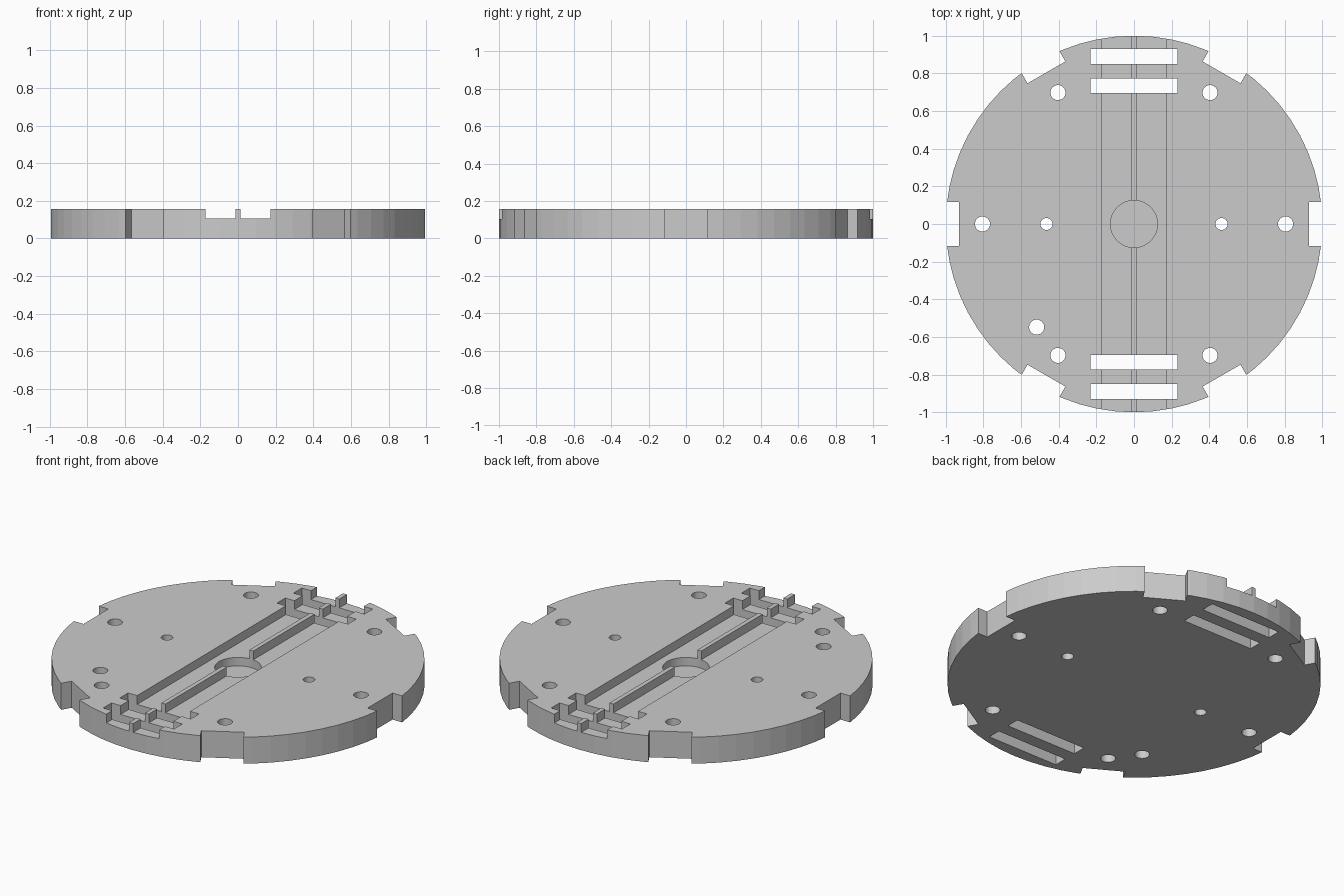
import bpy
from math import cos, sin, radians

cube = bpy.data.objects.get("Cube")
if cube:
    bpy.data.objects.remove(cube, do_unlink=True)

HEIGHT = 0.157
GROOVE_FLOOR = 0.105
POCKET_FLOOR = 0.055
OVER = 0.1   # how far cutters reach past the plate


def cylinder(name, x, y, radius, z0, z1, sides):
    bpy.ops.mesh.primitive_cylinder_add(vertices=sides, radius=radius, depth=z1 - z0,
                                        location=(x, y, (z0 + z1) / 2))
    bpy.context.object.name = name
    return bpy.context.object


def box(name, center, size, turn=0):
    bpy.ops.mesh.primitive_cube_add(size=1, location=center, rotation=(0, 0, turn))
    bpy.context.object.name = name
    bpy.context.object.scale = size
    return bpy.context.object


def carve(cutter):
    """Subtract a cutter from the plate, then discard it."""
    cutter.hide_render = True
    bpy.context.view_layer.update()
    mod = plate.modifiers.new("carve", 'BOOLEAN')
    mod.operation = 'DIFFERENCE'
    mod.solver = 'EXACT'
    mod.object = cutter
    bpy.context.view_layer.objects.active = plate
    bpy.ops.object.modifier_apply(modifier=mod.name)
    bpy.data.objects.remove(cutter, do_unlink=True)


# Round base plate
plate = cylinder("base_plate", 0, 0, 1, 0, HEIGHT, 64)

# Twin channels, leaving a thin rib between them
for side in (-1, 1):
    carve(box("channel", (side * 0.093, 0, GROOVE_FLOOR + OVER), (0.16, 3, 2 * OVER)))

# Round pocket in the middle, interrupting the rib
carve(cylinder("pocket", 0, 0, 0.125, POCKET_FLOOR, HEIGHT + OVER, 48))

# Two strap slots at each end
for side in (-1, 1):
    for y in (0.735, 0.89):
        carve(box("slot", (0, side * y, HEIGHT / 2), (0.464, 0.078, 1)))

# Six rim notches
for i in range(6):
    a = radians(60 * i)
    carve(box("notch", (1.03 * cos(a), 1.03 * sin(a), HEIGHT / 2), (0.2, 0.232, 1), a))

# Mounting holes
holes = [(-0.517, -0.548, 0.04)]
for side in (-1, 1):
    holes += [(side * 0.404, 0.698, 0.04), (side * 0.404, -0.698, 0.04),
              (side * 0.805, 0, 0.04), (side * 0.465, 0, 0.032)]
for x, y, radius in holes:
    carve(cylinder("hole", x, y, radius, -OVER, HEIGHT + OVER, 32))
